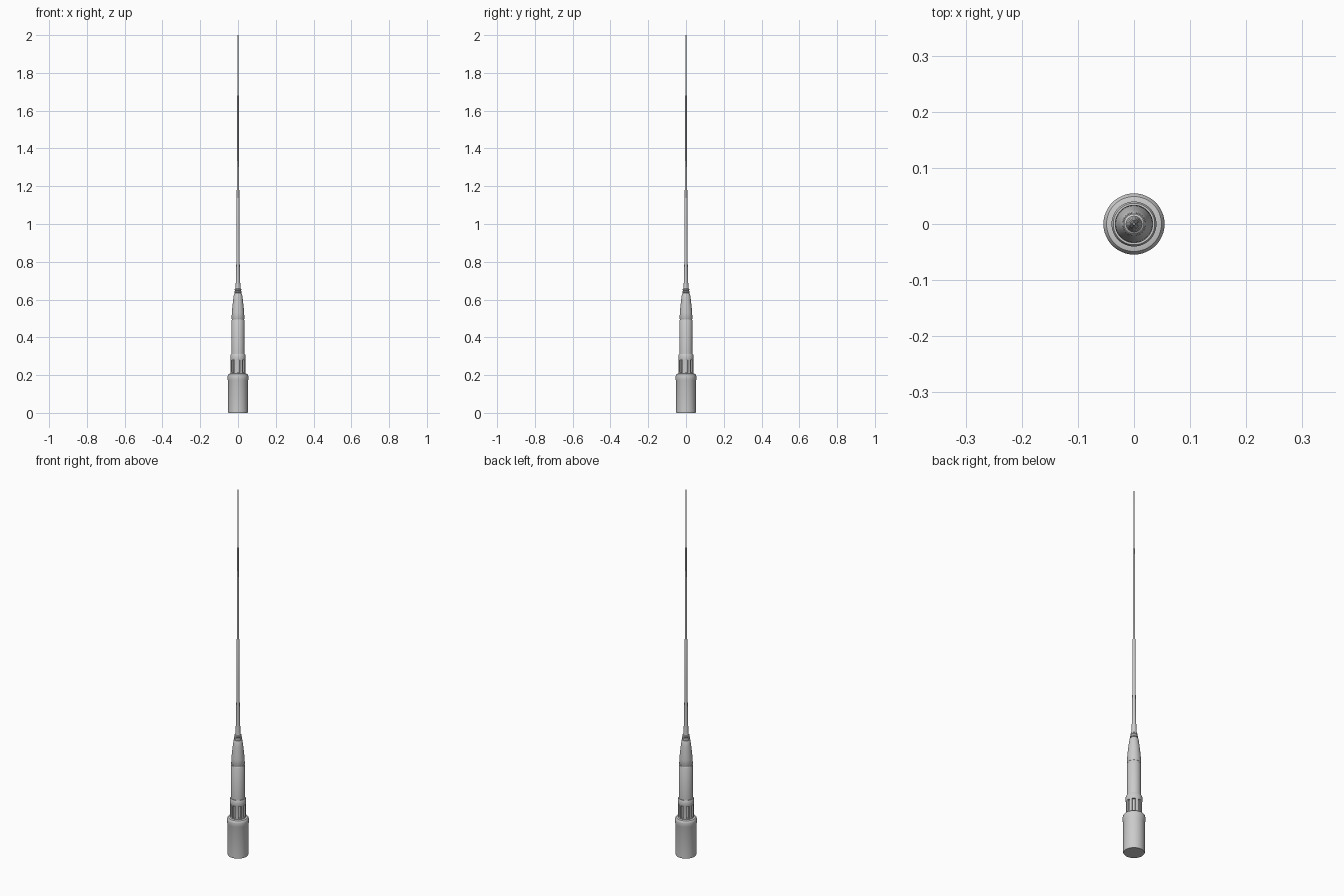
import bpy, bmesh, math

if "Cube" in bpy.data.objects:
    bpy.data.objects.remove(bpy.data.objects["Cube"])


def lathe(name, profile, sides=48):
    """Spin a list of (radius, height) points about z and cap both ends."""
    bm = bmesh.new()
    rings = []
    for r, z in profile:
        rings.append([bm.verts.new((r * math.cos(2 * math.pi * i / sides),
                                    r * math.sin(2 * math.pi * i / sides), z))
                      for i in range(sides)])
    bands = []
    for a, b in zip(rings, rings[1:]):
        bands.append([bm.faces.new((a[i], a[(i + 1) % sides], b[(i + 1) % sides], b[i]))
                      for i in range(sides)])
    bm.faces.new(rings[0][::-1])
    bm.faces.new(rings[-1])
    return finish, bm, bands, name


def finish(bm, name):
    mesh = bpy.data.meshes.new(name)
    bm.to_mesh(mesh)
    bm.free()
    obj = bpy.data.objects.new(name, mesh)
    bpy.context.collection.objects.link(obj)
    bpy.ops.object.select_all(action='DESELECT')
    obj.select_set(True)
    bpy.context.view_layer.objects.active = obj
    bpy.ops.object.shade_smooth_by_angle(angle=math.radians(30))
    return obj


def part(name, profile, sides=48):
    _, bm, _, _ = lathe(name, profile, sides)
    return finish(bm, name)


# Base cup with a slightly wider rounded lip
part("base", [(0.050, 0), (0.052, 0.003), (0.052, 0.168), (0.0545, 0.176),
              (0.0545, 0.194), (0.053, 0.201), (0.049, 0.206), (0.041, 0.208)])

# Collar with recessed slots between ribs
_, bm, bands, _ = lathe("slotted_collar", [(0.039, 0.205), (0.039, 0.213), (0.039, 0.280),
                                           (0.040, 0.285), (0.040, 0.306), (0.037, 0.312)])
slots = [f for i, f in enumerate(bands[1]) if (i + 1) % 6 < 3]
new = bmesh.ops.extrude_face_region(bm, geom=slots)
for v in new["geom"]:
    if isinstance(v, bmesh.types.BMVert):
        v.co.x *= 0.031 / 0.039
        v.co.y *= 0.031 / 0.039
bmesh.ops.delete(bm, geom=slots, context='FACES')
bmesh.ops.recalc_face_normals(bm, faces=bm.faces)
finish(bm, "slotted_collar")

# Handle tube
part("handle", [(0.034, 0.300), (0.034, 0.490), (0.0325, 0.493)])
part("handle_seam", [(0.0315, 0.490), (0.0315, 0.500)])

# Tapered nose
part("nose", [(0.0325, 0.496), (0.034, 0.499), (0.0325, 0.530), (0.0295, 0.565),
              (0.0255, 0.600), (0.0215, 0.628), (0.020, 0.631)])

# Ringed neck
part("neck", [(0.016, 0.625), (0.016, 0.635), (0.0195, 0.637), (0.0195, 0.643),
              (0.016, 0.645), (0.016, 0.649), (0.018, 0.651), (0.018, 0.656),
              (0.014, 0.659), (0.0125, 0.670)], 32)

# Telescoping whip, three sections
part("whip_lower", [(0.0135, 0.655), (0.0125, 0.675), (0.0105, 0.72), (0.009, 0.80),
                    (0.0078, 0.95), (0.0070, 1.178), (0.0065, 1.18)], 24)
part("whip_middle", [(0.0055, 1.17), (0.0047, 1.679), (0.0043, 1.681)], 24)
part("whip_tip", [(0.0036, 1.67), (0.0030, 1.997), (0.0020, 2.0)], 24)
